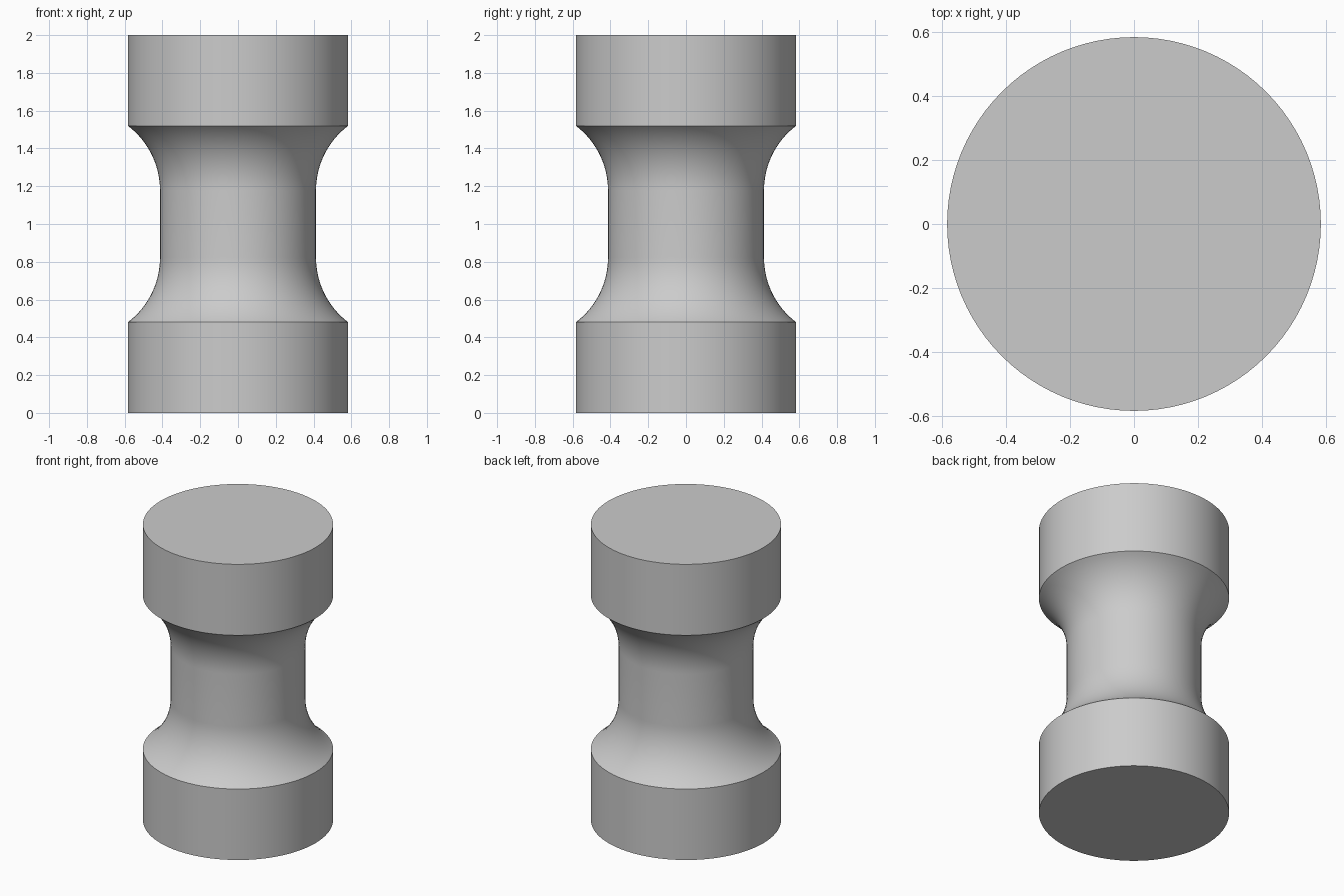
import bpy
import bmesh
import math

cube = bpy.data.objects.get("Cube")
if cube:
    bpy.data.objects.remove(cube, do_unlink=True)

GRIP_R, WAIST_R = 0.583, 0.413
GRIP_H, HEIGHT = 0.48, 2.0
FILLET_R = 0.43
SIDES, ARC_STEPS = 96, 16

steel = bpy.data.materials.new("plain grey")
steel.use_nodes = True
grey = (0.6, 0.6, 0.6, 1)
steel.diffuse_color = grey
steel.node_tree.nodes["Principled BSDF"].inputs["Base Color"].default_value = grey

# Lower half profile: grip, then a concave fillet tangent to the waist
sweep = math.acos((WAIST_R + FILLET_R - GRIP_R) / FILLET_R)
centre_z = GRIP_H + FILLET_R * math.sin(sweep)
half = [(0, 0), (GRIP_R, 0)]
for i in range(ARC_STEPS + 1):
    a = sweep * (1 - i / ARC_STEPS)
    half.append((WAIST_R + FILLET_R * (1 - math.cos(a)),
                 centre_z - FILLET_R * math.sin(a)))

# Mirror the profile about mid height
profile = half + [(r, HEIGHT - z) for r, z in reversed(half)]

# Spin the profile into a solid
bm = bmesh.new()
verts = [bm.verts.new((r, 0, z)) for r, z in profile]
edges = [bm.edges.new(pair) for pair in zip(verts, verts[1:])]
bmesh.ops.spin(bm, geom=verts + edges, cent=(0, 0, 0), axis=(0, 0, 1),
               angle=math.tau, steps=SIDES, use_duplicate=False)
bmesh.ops.remove_doubles(bm, verts=bm.verts, dist=0.0001)
bmesh.ops.recalc_face_normals(bm, faces=bm.faces)
mesh = bpy.data.meshes.new("waisted_cylinder")
bm.to_mesh(mesh)
bm.free()
mesh.materials.append(steel)

body = bpy.data.objects.new("waisted_cylinder", mesh)
bpy.context.collection.objects.link(body)
bpy.context.view_layer.objects.active = body
body.select_set(True)
bpy.ops.object.shade_smooth_by_angle(angle=math.radians(30))
